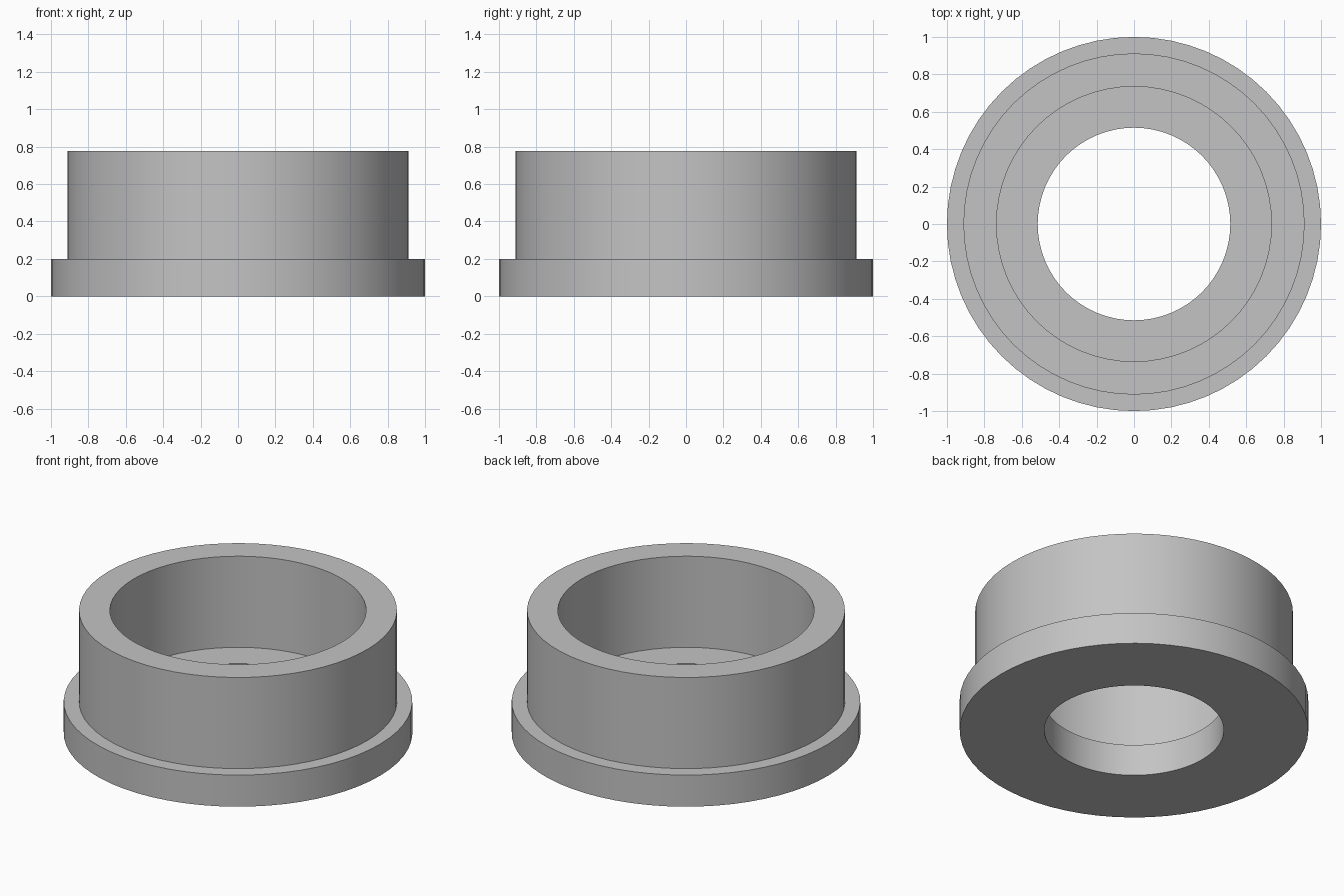
import bpy
import bmesh
import math

cube = bpy.data.objects.get("Cube")
if cube:
    bpy.data.objects.remove(cube, do_unlink=True)

SIDES = 64
FLANGE_R, WALL_R, CUP_R, BORE_R = 1.0, 0.912, 0.735, 0.515
FLANGE_Z, TOP_Z = 0.2, 0.777

# Plain grey finish
grey = bpy.data.materials.new("plain_grey")
grey.use_nodes = True
colour = (0.55, 0.55, 0.55, 1)
grey.diffuse_color = colour
grey.node_tree.nodes["Principled BSDF"].inputs["Base Color"].default_value = colour

# Closed cross-section: flange, outer wall, counterbored cup and through bore
profile = [
    (BORE_R, 0), (FLANGE_R, 0), (FLANGE_R, FLANGE_Z), (WALL_R, FLANGE_Z),
    (WALL_R, TOP_Z), (CUP_R, TOP_Z), (CUP_R, FLANGE_Z), (BORE_R, FLANGE_Z),
]

# Revolve the section around the z axis
bm = bmesh.new()
rings = []
for i in range(SIDES):
    a = 2 * math.pi * i / SIDES
    rings.append([bm.verts.new((r * math.cos(a), r * math.sin(a), z)) for r, z in profile])
for i, ring in enumerate(rings):
    following = rings[(i + 1) % SIDES]
    for j in range(len(profile)):
        k = (j + 1) % len(profile)
        bm.faces.new((ring[j], following[j], following[k], ring[k]))
bmesh.ops.recalc_face_normals(bm, faces=bm.faces)

mesh = bpy.data.meshes.new("flanged_bushing")
bm.to_mesh(mesh)
bm.free()
mesh.materials.append(grey)
bushing = bpy.data.objects.new("flanged_bushing", mesh)
bpy.context.collection.objects.link(bushing)

# Smooth round walls with crisp rims
bpy.ops.object.select_all(action='DESELECT')
bushing.select_set(True)
bpy.context.view_layer.objects.active = bushing
bpy.ops.object.shade_smooth_by_angle(angle=math.radians(30))
